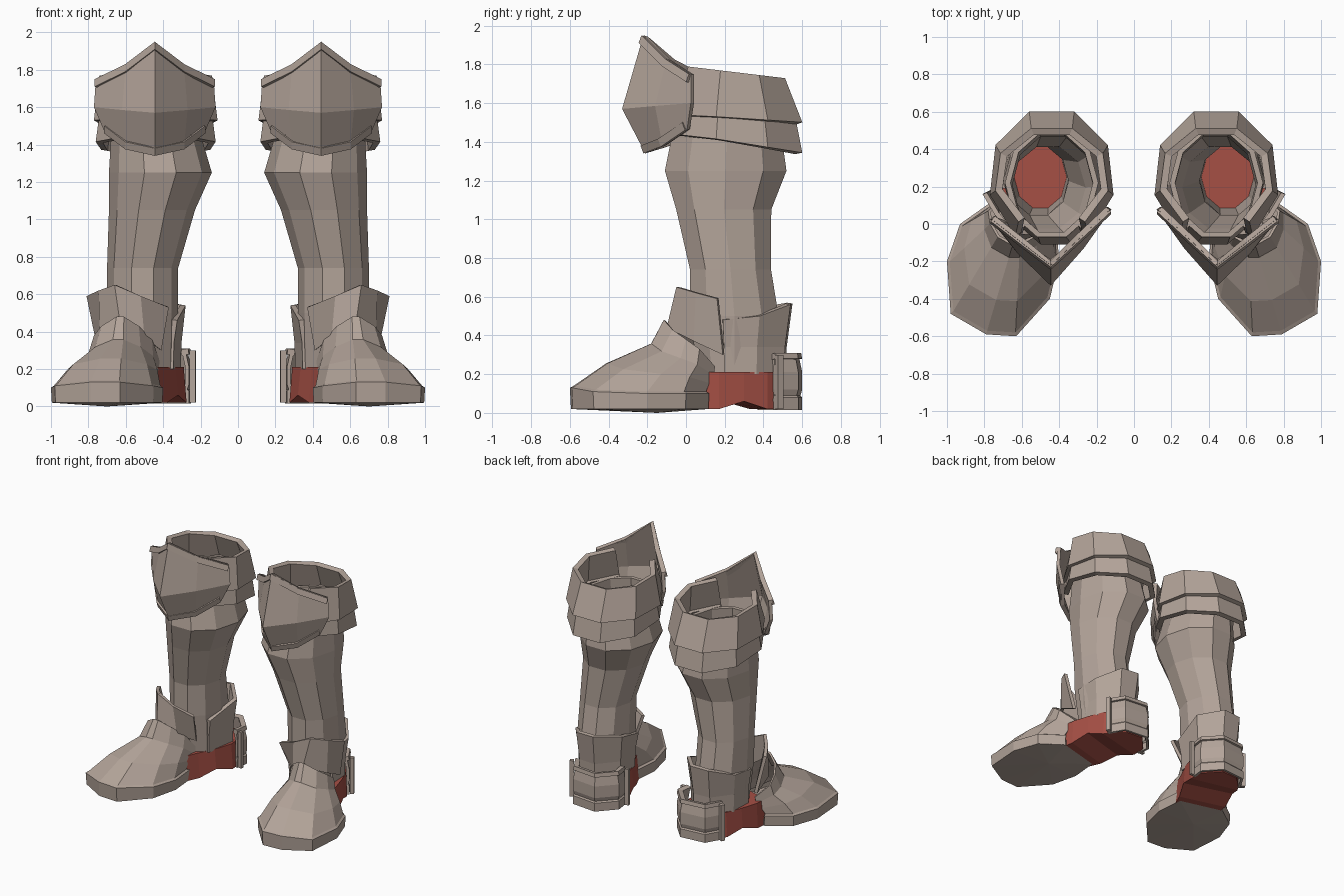
import bpy, bmesh, math
from mathutils import Vector

if "Cube" in bpy.data.objects:
    bpy.data.objects.remove(bpy.data.objects["Cube"])

taupe = bpy.data.materials.new("taupe_plate")
taupe.diffuse_color = (0.45, 0.37, 0.32, 1)
taupe.use_nodes = True
taupe.node_tree.nodes["Principled BSDF"].inputs["Base Color"].default_value = taupe.diffuse_color
red = bpy.data.materials.new("red_lining")
red.diffuse_color = (0.38, 0.08, 0.06, 1)
red.use_nodes = True
red.node_tree.nodes["Principled BSDF"].inputs["Base Color"].default_value = red.diffuse_color


def finish(name, rows, closed=False, caps=(), thick=0.0, mat=taupe, tip=None):
    """Skin rows of points into a flat-shaded shell, then mirror it for the other boot."""
    bm = bmesh.new()
    vr = [[bm.verts.new(p) for p in r] for r in rows]
    n = len(vr[0])
    for a, b in zip(vr, vr[1:]):
        for i in range(n if closed else n - 1):
            j = (i + 1) % n
            bm.faces.new((a[i], a[j], b[j], b[i]))
    for k in caps:
        bm.faces.new(vr[k])
    if tip:
        t = bm.verts.new(tip)
        for i in range(n):
            bm.faces.new((vr[0][i], vr[0][(i + 1) % n], t))
    bmesh.ops.recalc_face_normals(bm, faces=bm.faces)
    mean = sum((v.co for v in bm.verts), Vector()) / len(bm.verts)
    if sum(f.normal.dot(f.calc_center_median() - mean) * f.calc_area() for f in bm.faces) < 0:
        bmesh.ops.reverse_faces(bm, faces=bm.faces)
    me = bpy.data.meshes.new(name)
    bm.to_mesh(me)
    bm.free()
    ob = bpy.data.objects.new(name, me)
    bpy.context.collection.objects.link(ob)
    if thick:
        s = ob.modifiers.new("thickness", 'SOLIDIFY')
        s.thickness = thick
        s.offset = -1
    ob.modifiers.new("other_boot", 'MIRROR').use_mirror_merge = False
    me.materials.append(mat)
    return ob


def arc(cx, cy, rx, ry, a0, a1, n, zfun):
    pts = []
    for i in range(n):
        a = math.radians(a0 + (a1 - a0) * i / (n - 1))
        x, y = cx + rx * math.cos(a), cy + ry * math.sin(a)
        pts.append((x, y, zfun(y)))
    return pts


def around(pts, s, z, c):
    """Scale an outline about a centre and set its height."""
    return [(c[0] + (p[0] - c[0]) * s, c[1] + (p[1] - c[1]) * s, z) for p in pts]


# Shaft: open ten-sided tube (z, centre x, centre y, radius x, radius y)
shaft = [(.20, .50, .25, .17, .20), (.50, .51, .25, .19, .24), (.74, .51, .23, .19, .22),
         (1.05, .46, .195, .23, .258), (1.25, .415, .205, .275, .33),
         (1.42, .435, .21, .245, .30), (1.56, .44, .22, .25, .305)]
finish("shaft", [arc(cx, cy, rx, ry, 0, 324, 10, lambda y, z=z: z)
                 for z, cx, cy, rx, ry in shaft], closed=True, thick=.03)

# Toe cap: from the sole outline up to the ankle opening
sole = [(.76, .12), (.93, 0), (1, -.2), (.98, -.48), (.79, -.59),
        (.63, -.6), (.45, -.4), (.40, -.19), (.42, .03)]
mouth = [(.70, .15, .24), (.78, .07, .33), (.77, 0, .38), (.73, -.07, .43), (.65, -.115, .48),
         (.61, -.115, .48), (.53, -.07, .43), (.46, 0, .36), (.42, .08, .25)]
mid = (.7, -.2)
rim_z = [.10, .10, .10, .11, .13, .13, .11, .10, .10]
rim = [(x, y, z) for (x, y), z in zip(sole, rim_z)]
lip = [(x, y, z + .01) for (x, y, _), z in zip(around(sole, .95, 0, mid), rim_z)]


def blend(t, h):
    return [(a[0] + (b[0] - a[0]) * t, a[1] + (b[1] - a[1]) * t, a[2] + (b[2] - a[2]) * h)
            for a, b in zip(lip, mouth)]


finish("toe_cap", [around(sole, .985, .02, mid), rim, lip, blend(.36, .34), blend(.86, .64), mouth],
       thick=.015)
finish("front_sole", [around(sole, .98, .02, mid), around(sole, .97, .07, mid)],
       closed=True, caps=(1,), tip=(.7, -.15, 0))

# Red inner foot with arched underside: (outer x, y, inner x, y, bottom z)
inner = [(.75, .08, .42, -.02, .02), (.74, .17, .38, .07, .02), (.70, .30, .32, .19, .06),
         (.65, .42, .275, .33, .02), (.595, .49, .28, .44, .02), (.53, .55, .39, .56, .02)]
finish("inner_foot", [[(ox, oy, b), (ox - .01, oy, .21), (ix + .015, iy, .21), (ix, iy, b)]
                      for ox, oy, ix, iy, b in inner], closed=True, caps=(0, -1), mat=red)

# Heel guard with bulged body and raised border
heel = [(.64, .46), (.57, .58), (.37, .60), (.25, .47), (.262, .37)]
hc = (.45, .42)
finish("heel_guard", [around(heel, s, z, hc) for s, z in
                      ((1, .015), (1, .08), (.95, .09), (1, .12), (1, .21), (.92, .28))], thick=.02)
finish("heel_guard_rim", [around(heel, s, z, hc) for s, z in ((1, .28), (.97, .31))], thick=.04)
for nm, p, q in (("outer", heel[0], heel[1]), ("inner", heel[4], heel[3])):
    e = [p[i] + (q[i] - p[i]) * .22 for i in (0, 1)]
    finish("heel_rim_" + nm, [around([p, e], 1.02, z, hc) for z in (.02, .30)], thick=.03)

# Ankle collar, flared at the back
collar = [(.70, .19), (.69, .38), (.57, .54), (.42, .55), (.28, .39), (.325, .12)]
ctop = [.48, .50, .56, .565, .54, .46]
cc = (.5, .25)
finish("ankle_collar", [around(collar, .88, .2, cc), around(collar, .90, .34, cc),
                        [(x, y, z) for (x, y), z in zip(collar, ctop)]], thick=.03)

# Instep plate standing in front of the ankle
finish("instep_plate", [[(.75, .19, .30), (.74, .04, .37), (.63, -.10, .44), (.50, -.04, .37), (.41, .07, .30)],
                        [(.81, .16, .59), (.745, .05, .62), (.66, -.05, .65), (.52, -.06, .59), (.37, -.02, .53)]],
       thick=.025)


# Two overlapping cuff bands wrapping round the back, with a flat rear panel
def tilt(z0, slope):
    return lambda y: z0 - slope * max(y, 0)


bands = {"upper_cuff": [(.31, .285, tilt(1.79, .12)), (.34, .38, tilt(1.54, .065))],
         "lower_cuff": [(.31, .34, tilt(1.57, .06)), (.33, .38, tilt(1.44, .16))]}
for name, levels in bands.items():
    finish(name, [arc(.44, .245, rx, ry, -55, 235, 8, zf) for rx, ry, zf in levels], thick=.04)


# Pointed knee plate, ridged down the middle, turned slightly outward, with raised borders
def both_sides(half):
    cx = half[-1][0]
    turned = [(x, y + .16 * (cx - x), z) for x, y, z in half]
    return turned + [(2 * cx - x, y, z) for x, y, z in half[-2::-1]]


top = both_sides([(.13, .025, 1.75), (.29, -.10, 1.83), (.445, -.22, 1.95)])
belly = both_sides([(.12, .025, 1.60), (.27, -.16, 1.585), (.445, -.33, 1.57)])
low = both_sides([(.18, .005, 1.46), (.29, -.12, 1.375), (.445, -.21, 1.34)])
finish("knee_plate", [low, belly, top], thick=.025)
for name, row, dz in (("knee_top_rim", top, -.04), ("knee_bottom_rim", low, .04)):
    edge = [(.445 + (x - .445) * 1.02, y - .01, z) for x, y, z in row]
    finish(name, [edge, [(x, y - .015, z + dz) for x, y, z in edge]], thick=.035)
